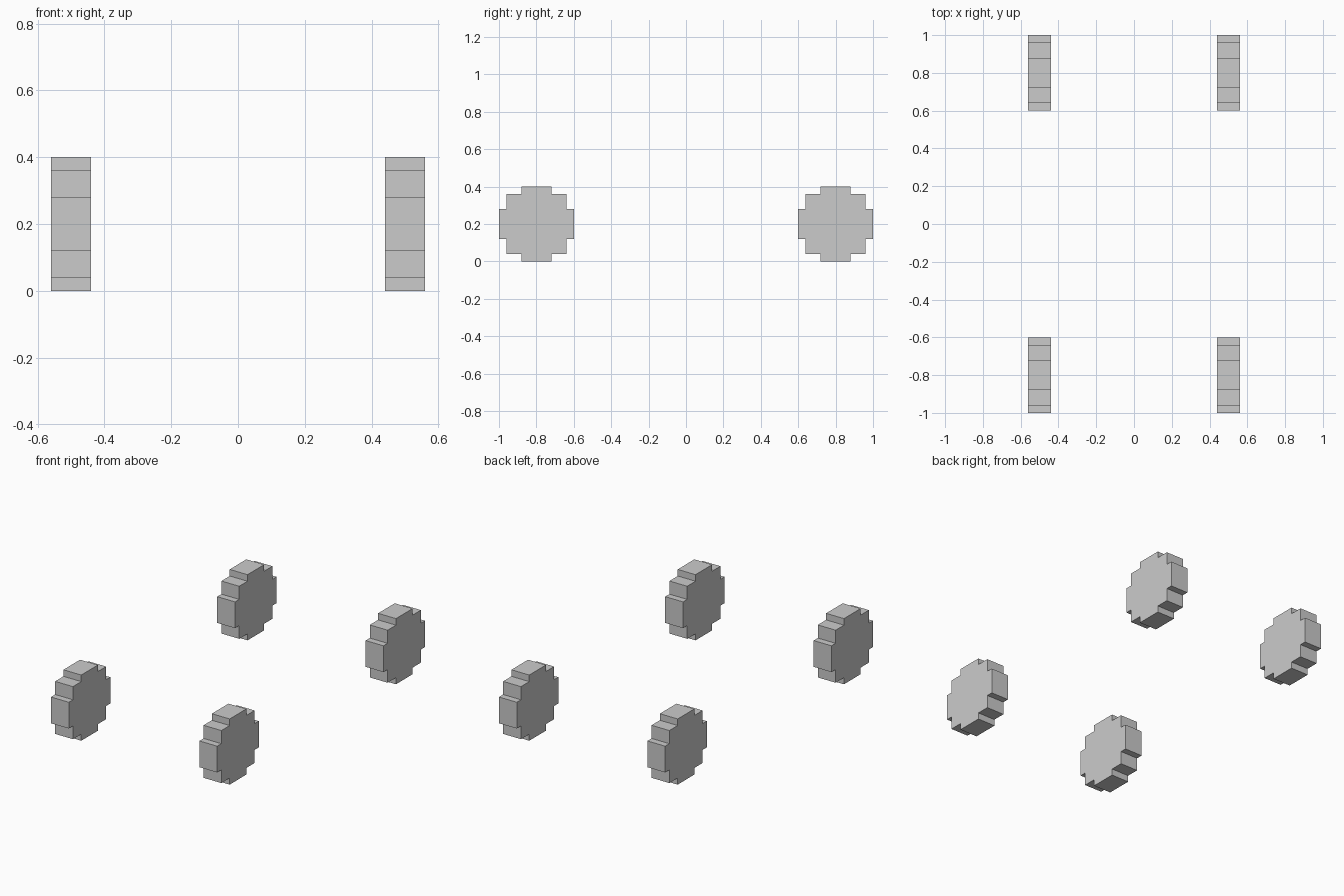
import bpy, bmesh

if "Cube" in bpy.data.objects:
    bpy.data.objects.remove(bpy.data.objects["Cube"])

WIDTH = 0.12
# One quarter of the stepped wheel outline (y, z from the hub)
QUARTER = [(0.20, 0.08), (0.16, 0.08), (0.16, 0.16), (0.08, 0.16), (0.08, 0.20)]


def wheel(name, x, y):
    # Rotate the quarter outline four times to close the stepped disc
    outline = []
    pts = QUARTER
    for _ in range(4):
        outline += pts
        pts = [(-b, a) for a, b in pts]
    bm = bmesh.new()
    face = bm.faces.new([bm.verts.new((-WIDTH / 2, a, b)) for a, b in outline])
    ext = bmesh.ops.extrude_face_region(bm, geom=[face], use_keep_orig=True)
    new_verts = [g for g in ext["geom"] if isinstance(g, bmesh.types.BMVert)]
    bmesh.ops.translate(bm, verts=new_verts, vec=(WIDTH, 0, 0))
    bmesh.ops.recalc_face_normals(bm, faces=bm.faces)
    mesh = bpy.data.meshes.new(name)
    bm.to_mesh(mesh)
    bm.free()
    obj = bpy.data.objects.new(name, mesh)
    obj.location = (x, y, 0.2)
    bpy.context.collection.objects.link(obj)


# Four wheels
for end, y in (("front", -0.8), ("rear", 0.8)):
    for side, x in (("left", -0.5), ("right", 0.5)):
        wheel(f"{end}_{side}_wheel", x, y)
